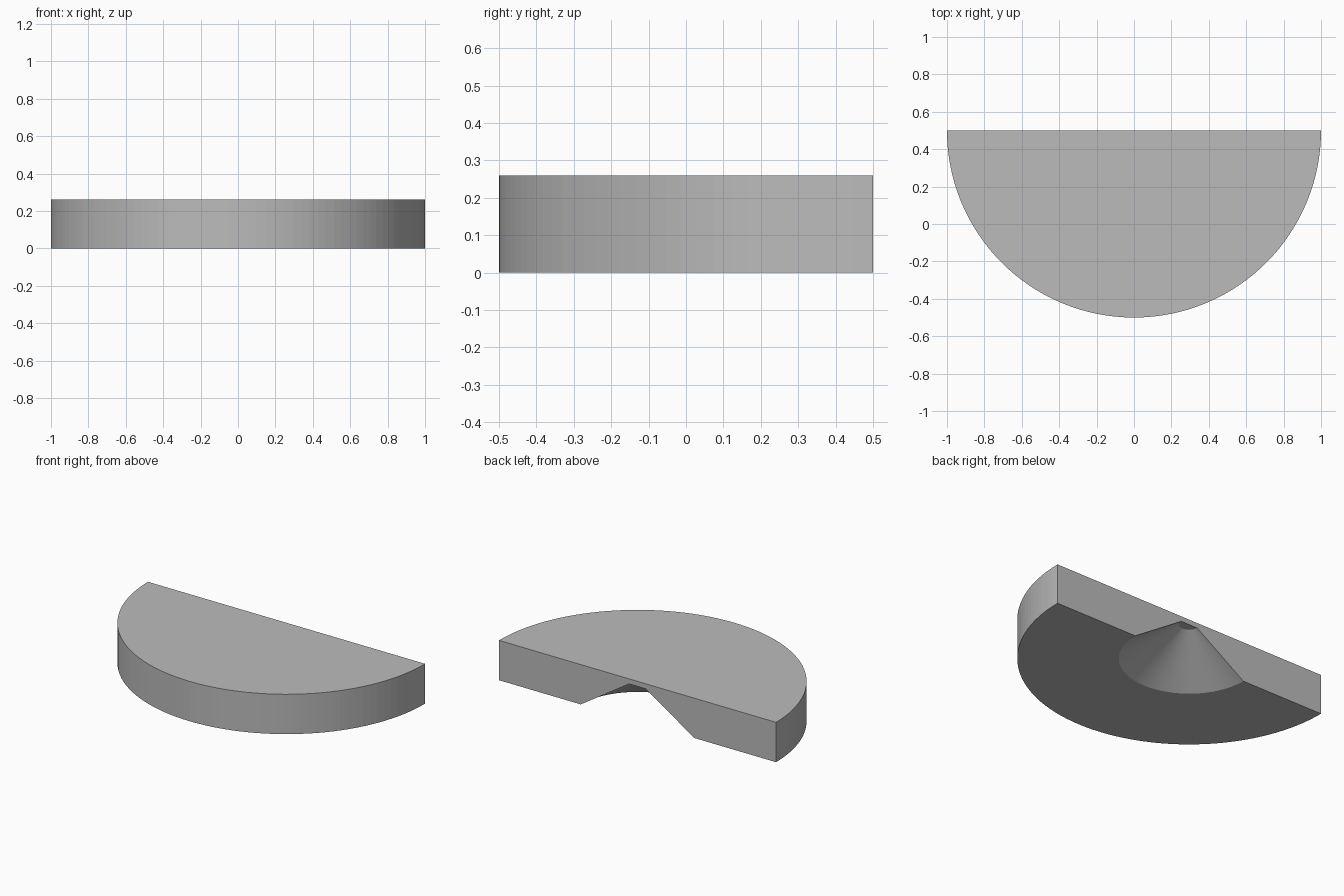
import bpy, bmesh, math
from mathutils import Vector

cube = bpy.data.objects.get("Cube")
if cube:
    bpy.data.objects.remove(cube, do_unlink=True)

SEGMENTS = 64
BACK_Y = 0.5

# Plain grey material
grey = bpy.data.materials.new("plain grey")
grey.use_nodes = True
colour = (0.5, 0.5, 0.5, 1)
grey.diffuse_color = colour
grey.node_tree.nodes["Principled BSDF"].inputs["Base Color"].default_value = colour

# Cross-section from the top centre, round the rim, to the top of the conical recess
profile = [(0, 0.26), (1, 0.26), (1, 0), (0.41, 0), (0.06, 0.227), (0, 0.227)]

# Half turn of the cross-section around the middle of the flat back
bm = bmesh.new()
verts = [bm.verts.new((r, BACK_Y, z)) for r, z in profile]
edges = [bm.edges.new(pair) for pair in zip(verts, verts[1:])]
bmesh.ops.spin(bm, geom=verts + edges, cent=(0, BACK_Y, 0), axis=(0, 0, 1),
               angle=-math.pi, steps=SEGMENTS)
bmesh.ops.remove_doubles(bm, verts=bm.verts, dist=1e-5)

# Flat back wall, then merge the coplanar fans into single faces
bmesh.ops.holes_fill(bm, edges=[e for e in bm.edges if e.is_boundary], sides=0)
bmesh.ops.dissolve_limit(bm, angle_limit=math.radians(0.5),
                         verts=bm.verts, edges=bm.edges)
bmesh.ops.recalc_face_normals(bm, faces=bm.faces)

mesh = bpy.data.meshes.new("half_disc")
bm.to_mesh(mesh)
bm.free()
mesh.materials.append(grey)
half_disc = bpy.data.objects.new("half_disc", mesh)
bpy.context.collection.objects.link(half_disc)
